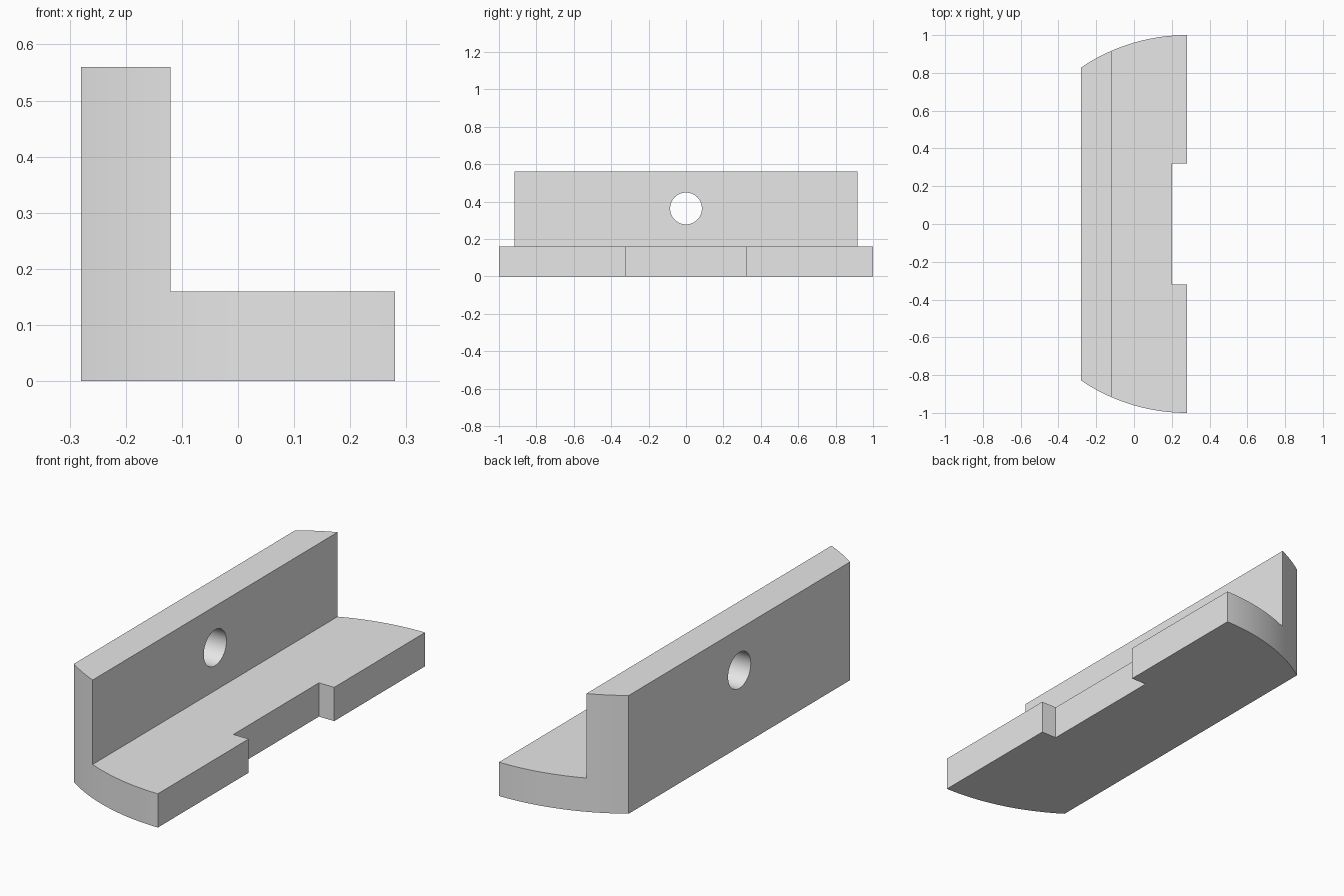
import bpy, bmesh, math

if "Cube" in bpy.data.objects:
    bpy.data.objects.remove(bpy.data.objects["Cube"], do_unlink=True)

BACK, FRONT = -0.28, 0.28
WALL = -0.12            # inner face of the upright wall
BASE_H, WALL_H = 0.16, 0.56
STEPS = 32

grey = bpy.data.materials.new("light_grey")
grey.use_nodes = True
grey.diffuse_color = (0.8, 0.8, 0.8, 1)
grey.node_tree.nodes["Principled BSDF"].inputs["Base Color"].default_value = (0.8, 0.8, 0.8, 1)


def finish(bm, name):
    bmesh.ops.recalc_face_normals(bm, faces=bm.faces)
    mesh = bpy.data.meshes.new(name)
    bm.to_mesh(mesh)
    bm.free()
    mesh.materials.append(grey)
    obj = bpy.data.objects.new(name, mesh)
    bpy.context.collection.objects.link(obj)
    return obj


def cutter(target, obj):
    obj.hide_render = True
    mod = target.modifiers.new("cut", "BOOLEAN")
    mod.operation = "DIFFERENCE"
    mod.solver = "EXACT"
    mod.object = obj
    bpy.context.view_layer.objects.active = target
    bpy.ops.object.modifier_apply(modifier=mod.name)
    bpy.data.objects.remove(obj, do_unlink=True)


def box(name, low, high):
    bm = bmesh.new()
    bmesh.ops.create_cube(bm, size=1)
    for v in bm.verts:
        v.co = [a + (c + 0.5) * (b - a) for a, b, c in zip(low, high, v.co)]
    return finish(bm, name)


# Plan outline: straight front and back, ends following a unit circle about the front edge
bm = bmesh.new()
sweep = math.asin(FRONT - BACK)
arc = [(FRONT - math.sin(sweep * i / STEPS), math.cos(sweep * i / STEPS))
       for i in range(STEPS + 1)]
outline = arc + [(x, -y) for x, y in reversed(arc)]
plan = bm.faces.new([bm.verts.new((x, y, 0)) for x, y in outline])
top = bmesh.ops.extrude_face_region(bm, geom=[plan])["geom"]
bmesh.ops.translate(bm, vec=(0, 0, WALL_H),
                    verts=[v for v in top if isinstance(v, bmesh.types.BMVert)])
bracket = finish(bm, "angle_bracket")

# Clear the space above the base, leaving the upright wall
cutter(bracket, box("step_cutter", (WALL, -2, BASE_H), (1, 2, 1)))

# Rectangular notch in the front edge of the base
cutter(bracket, box("notch_cutter", (0.2, -0.32, -1), (1, 0.32, 1)))

# Round hole through the wall
bpy.ops.mesh.primitive_cylinder_add(vertices=64, radius=0.085, depth=0.5,
                                    location=(-0.2, 0, 0.363),
                                    rotation=(0, math.pi / 2, 0))
hole = bpy.context.object
hole.name = "hole_cutter"
hole.data.materials.append(grey)
cutter(bracket, hole)

# Smooth the curved surfaces, keep edges sharp
bpy.ops.object.select_all(action="DESELECT")
bracket.select_set(True)
bpy.context.view_layer.objects.active = bracket
bpy.ops.object.shade_smooth_by_angle(angle=math.radians(30))
